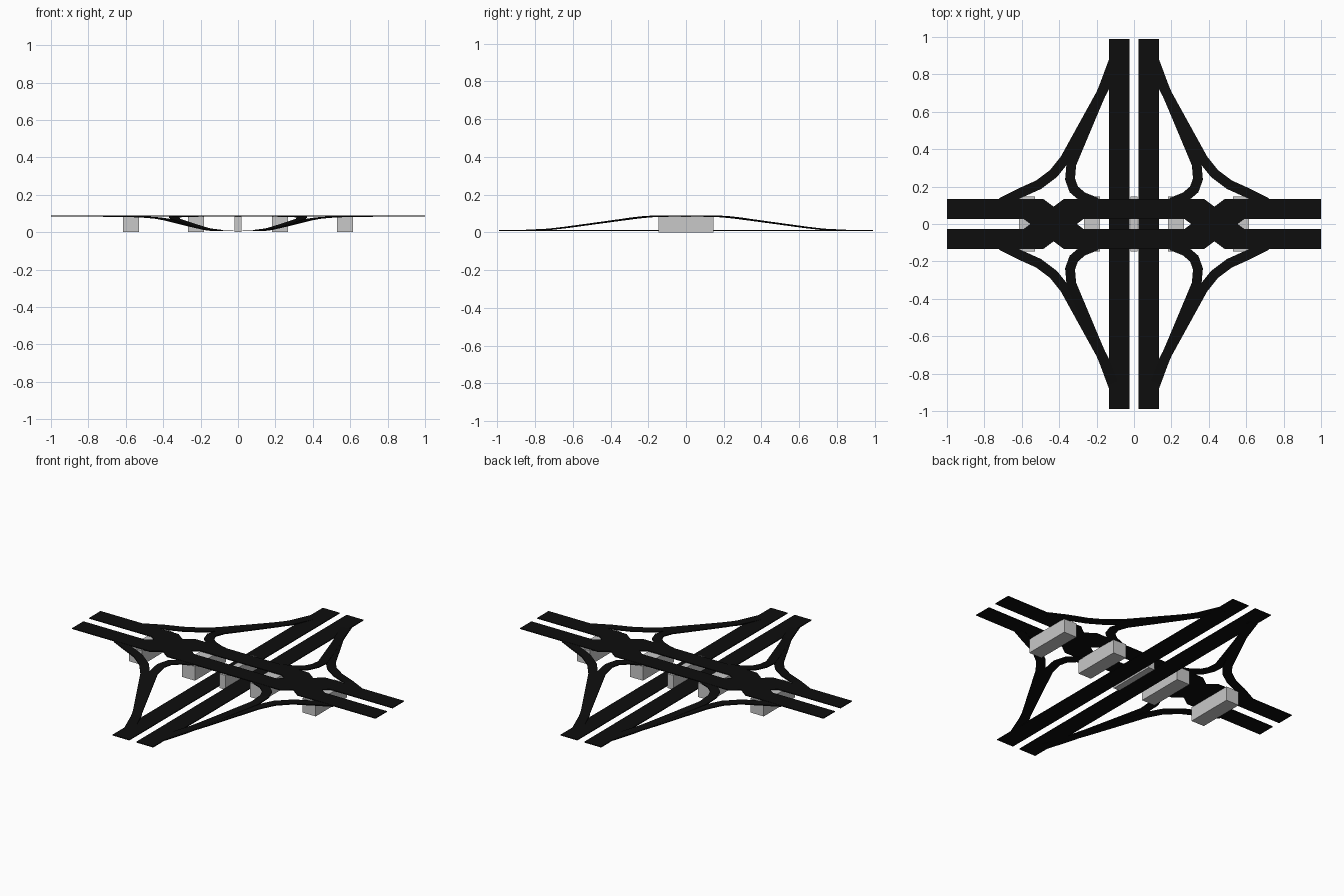
import bpy, bmesh
from mathutils import Vector

if "Cube" in bpy.data.objects:
    bpy.data.objects.remove(bpy.data.objects["Cube"])

def mat(name, c):
    m = bpy.data.materials.new(name)
    m.diffuse_color = (c, c, c, 1)
    m.use_nodes = True
    m.node_tree.nodes["Principled BSDF"].inputs["Base Color"].default_value = m.diffuse_color
    return m

ASPHALT = mat("black asphalt", 0.004)
CONCRETE = mat("grey concrete", 0.58)

def finish(name, bm, material):
    bmesh.ops.recalc_face_normals(bm, faces=bm.faces[:])
    me = bpy.data.meshes.new(name)
    bm.to_mesh(me)
    bm.free()
    me.materials.append(material)
    ob = bpy.data.objects.new(name, me)
    bpy.context.collection.objects.link(ob)
    return ob

def strip(name, left, right, thick):
    """Closed road slab between two 3D edge lines (top surface given)."""
    bm = bmesh.new()
    rings = []
    for l, r in zip(left, right):
        rings.append([bm.verts.new(p) for p in (
            l, r, (r[0], r[1], r[2] - thick), (l[0], l[1], l[2] - thick))])
    for a, b in zip(rings, rings[1:]):
        for i in range(4):
            j = (i + 1) % 4
            bm.faces.new((a[i], a[j], b[j], b[i]))
    bm.faces.new(rings[0])
    bm.faces.new(rings[-1])
    return finish(name, bm, ASPHALT)

def box(name, x0, x1, y0, y1, z0, z1, material):
    bm = bmesh.new()
    bmesh.ops.create_cube(bm, size=1)
    for v in bm.verts:
        v.co = ((x0 + x1) / 2 + v.co.x * (x1 - x0),
                (y0 + y1) / 2 + v.co.y * (y1 - y0),
                (z0 + z1) / 2 + v.co.z * (z1 - z0))
    return finish(name, bm, material)

DECK = 0.089
LOW = 0.013

# ground level carriageways
for s, n in ((-1, "left"), (1, "right")):
    a, b = sorted((s * 0.023, s * 0.134))
    box("lower_road_" + n, a, b, -0.99, 0.99, LOW - 0.005, LOW, ASPHALT)

# upper carriageways, which swap sides at two crossovers
outer = [(-1, .134), (-.485, .134), (-.27, -.027), (.27, -.027), (.485, .134), (1, .134)]
inner = [(-1, .027), (-.59, .027), (-.375, -.134), (.375, -.134), (.59, .027), (1, .027)]
for s, n in ((1, "north"), (-1, "south")):
    strip("upper_road_" + n, [(x, s * y, DECK) for x, y in outer],
          [(x, s * y, DECK) for x, y in inner], 0.005)

# ramps: centre lines for one quadrant, height follows distance from the deck
PROFILE = [(0, .088), (.17, .088), (.24, .083), (.65, .027), (.75, .016), (.87, .012), (1, .012)]

def height(y):
    for (y0, z0), (y1, z1) in zip(PROFILE, PROFILE[1:]):
        if y <= y1:
            return z0 + (z1 - z0) * (y - y0) / (y1 - y0)
    return PROFILE[-1][1]

def offset(path, d):
    """Mitred parallel line of a 2D path."""
    pts = [Vector(p) for p in path]
    out = []
    for i, p in enumerate(pts):
        t0 = (p - pts[max(i - 1, 0)]).normalized() if i else (pts[1] - p).normalized()
        t1 = (pts[i + 1] - p).normalized() if i < len(pts) - 1 else t0
        n0, n1 = Vector((-t0.y, t0.x)), Vector((-t1.y, t1.x))
        m = (n0 + n1).normalized()
        out.append(p + m * (d / max(m.dot(n0), 0.5)))
    return out

RAMPS = {
    "outer_ramp": [(.105, .87), (.163, .72), (.21, .635), (.29, .49), (.37, .345),
                   (.43, .27), (.51, .21), (.61, .165), (.71, .115)],
    "inner_ramp": [(.11, .87), (.16, .735), (.205, .63), (.27, .475), (.335, .32),
                   (.342, .24), (.322, .185), (.275, .145), (.20, .115)],
}
for name, path in RAMPS.items():
    l, r = offset(path, .026), offset(path, -.026)
    zs = [height(y) for x, y in path]
    for sx in (-1, 1):
        for sy in (-1, 1):
            side = ("south" if sy < 0 else "north") + ("_west" if sx < 0 else "_east")
            strip(f"{name}_{side}",
                  [(sx * p.x, sy * p.y, z) for p, z in zip(l, zs)],
                  [(sx * p.x, sy * p.y, z) for p, z in zip(r, zs)], 0.006)

# bridge piers
for i, (x, h) in enumerate(((-.572, .043), (-.224, .043), (0, .02), (.224, .043), (.572, .043))):
    box(f"pier_{i + 1}", x - h, x + h, -.147, .147, 0, DECK - .004, CONCRETE)
